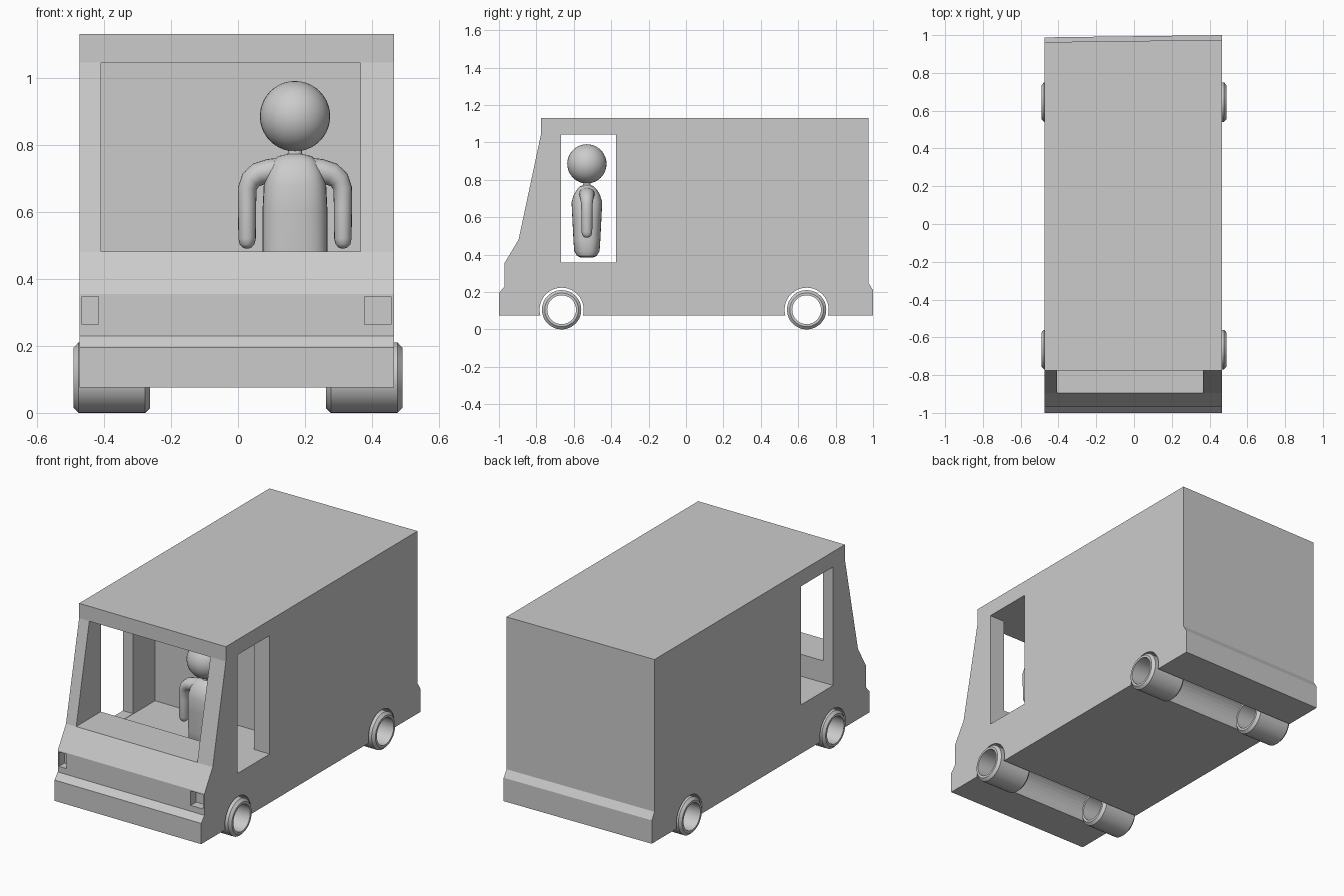
import bpy, bmesh
from math import sin, cos, pi, radians, copysign
from mathutils import Vector

if "Cube" in bpy.data.objects:
    bpy.data.objects.remove(bpy.data.objects["Cube"])

XL, XR = -0.473, 0.465            # body sides
PX, PY = 0.17, -0.53              # driver position


def make(name, bm, smooth=False):
    bmesh.ops.recalc_face_normals(bm, faces=bm.faces)
    me = bpy.data.meshes.new(name)
    bm.to_mesh(me)
    bm.free()
    ob = bpy.data.objects.new(name, me)
    bpy.context.collection.objects.link(ob)
    if smooth:
        bpy.ops.object.select_all(action='DESELECT')
        ob.select_set(True)
        bpy.context.view_layer.objects.active = ob
        bpy.ops.object.shade_smooth_by_angle(angle=radians(35))
    return ob


def loft(name, rings, caps=True, loop=False, smooth=False):
    """Skin a list of closed rings of points."""
    bm = bmesh.new()
    vs = [[bm.verts.new(p) for p in r] for r in rings]
    n = len(vs[0])
    pairs = list(zip(vs, vs[1:])) + ([(vs[-1], vs[0])] if loop else [])
    for a, b in pairs:
        for i in range(n):
            j = (i + 1) % n
            bm.faces.new((a[i], a[j], b[j], b[i]))
    if caps and not loop:
        bm.faces.new(vs[0])
        bm.faces.new(vs[-1])
    return make(name, bm, smooth)


def extrude_x(name, yz, x0, x1):
    return loft(name, [[(x, y, z) for y, z in yz] for x in (x0, x1)])


def box(name, x0, x1, y0, y1, z0, z1):
    return extrude_x(name, [(y0, z0), (y1, z0), (y1, z1), (y0, z1)], x0, x1)


def circle_yz(y, z, r, n=40):
    return [(y + r * cos(2 * pi * i / n), z + r * sin(2 * pi * i / n)) for i in range(n)]


# Van shell: side profile extruded across, rear slightly out of square
body = extrude_x("van_body", [
    (-1, .075), (-1, .195), (-.97, .23), (-.97, .355), (-.895, .48), (-.775, 1.045),
    (-.775, 1.13), (.975, 1.13), (.975, .25), (1, .21), (1, .075)], XL, XR)
for v in body.data.vertices:
    if v.co.y > .9 and v.co.x < 0:
        v.co.y -= .012

# Cutters: cab with windscreen, side windows, headlight recesses, wheel arches
cutters = [
    extrude_x("cab_cut", [(-.67, .355), (-.67, .481), (-1.2, .481), (-1.2, 1.044),
                          (-.175, 1.044), (-.175, .355)], -.408, .366),
    box("window_cut", -.7, .7, -.668, -.375, .357, 1.042),
    box("left_lamp_cut", -.466, -.416, -1.1, -.92, .264, .347),
    box("right_lamp_cut", .377, .456, -1.1, -.92, .264, .347)]
WHEEL_Y = (-.665, .645)
for y in WHEEL_Y:
    cutters.append(extrude_x("arch_cut", circle_yz(y, .105, .118), -.7, .7))
for c in cutters:
    m = body.modifiers.new("cut", 'BOOLEAN')
    m.operation, m.solver, m.object = 'DIFFERENCE', 'EXACT', c
    bpy.context.view_layer.objects.active = body
    bpy.ops.object.modifier_apply(modifier=m.name)
    bpy.data.objects.remove(c)

# Wheels: open tubes with chamfered rims
RIM = [(.262, .077), (.262, .09), (.277, .105), (.476, .105), (.49, .09), (.49, .077)]
for y, end in zip(WHEEL_Y, ("front", "rear")):
    for s, side in ((-1, "left"), (1, "right")):
        rings = [[(s * x, py, pz) for py, pz in circle_yz(y, .105, r, 48)] for x, r in RIM]
        loft(f"{end}_{side}_wheel", rings, loop=True, smooth=True)


# Driver torso: rounded cross-sections (z, half width, half depth)
def section(z, w, d, n=32, e=.75):
    f = lambda t: copysign(abs(t) ** e, t)
    return [(PX + w * f(cos(2 * pi * i / n)), PY + d * f(sin(2 * pi * i / n)), z) for i in range(n)]


loft("driver_torso", [section(*s) for s in (
    (.385, .07, .035), (.393, .085, .053), (.42, .097, .068), (.48, .097, .072), (.6, .097, .078),
    (.68, .093, .082), (.72, .082, .07), (.75, .066, .052), (.766, .05, .035), (.772, .022, .02),
    (.80, .018, .018))], smooth=True)

# Driver head
bm = bmesh.new()
bmesh.ops.create_uvsphere(bm, u_segments=32, v_segments=20, radius=.105)
bmesh.ops.translate(bm, verts=bm.verts, vec=(PX, PY, .885))
make("driver_head", bm, True)

# Driver arms: swept path (offset from centre, z, radius), mirrored about the driver
ARM = [(.04, .722, .04), (.08, .72, .037), (.11, .712, .035), (.132, .695, .031),
       (.142, .67, .028), (.143, .62, .027), (.143, .52, .026), (.143, .503, .022),
       (.143, .494, .014), (.143, .49, .004)]
for s, side in ((-1, "left"), (1, "right")):
    rings = []
    for k, (dx, z, r) in enumerate(ARM):
        a, b = ARM[max(k - 1, 0)], ARM[min(k + 1, len(ARM) - 1)]
        t = Vector((b[0] - a[0], 0, b[1] - a[1])).normalized()
        u = Vector((-t.z, 0, t.x))
        ring = []
        for i in range(20):
            q = 2 * pi * i / 20
            p = Vector((dx, 0, z)) + u * r * cos(q) + Vector((0, 1, 0)) * r * 1.1 * sin(q)
            ring.append((PX + s * p.x, PY + p.y, p.z))
        rings.append(ring)
    loft(f"driver_{side}_arm", rings, smooth=True)
